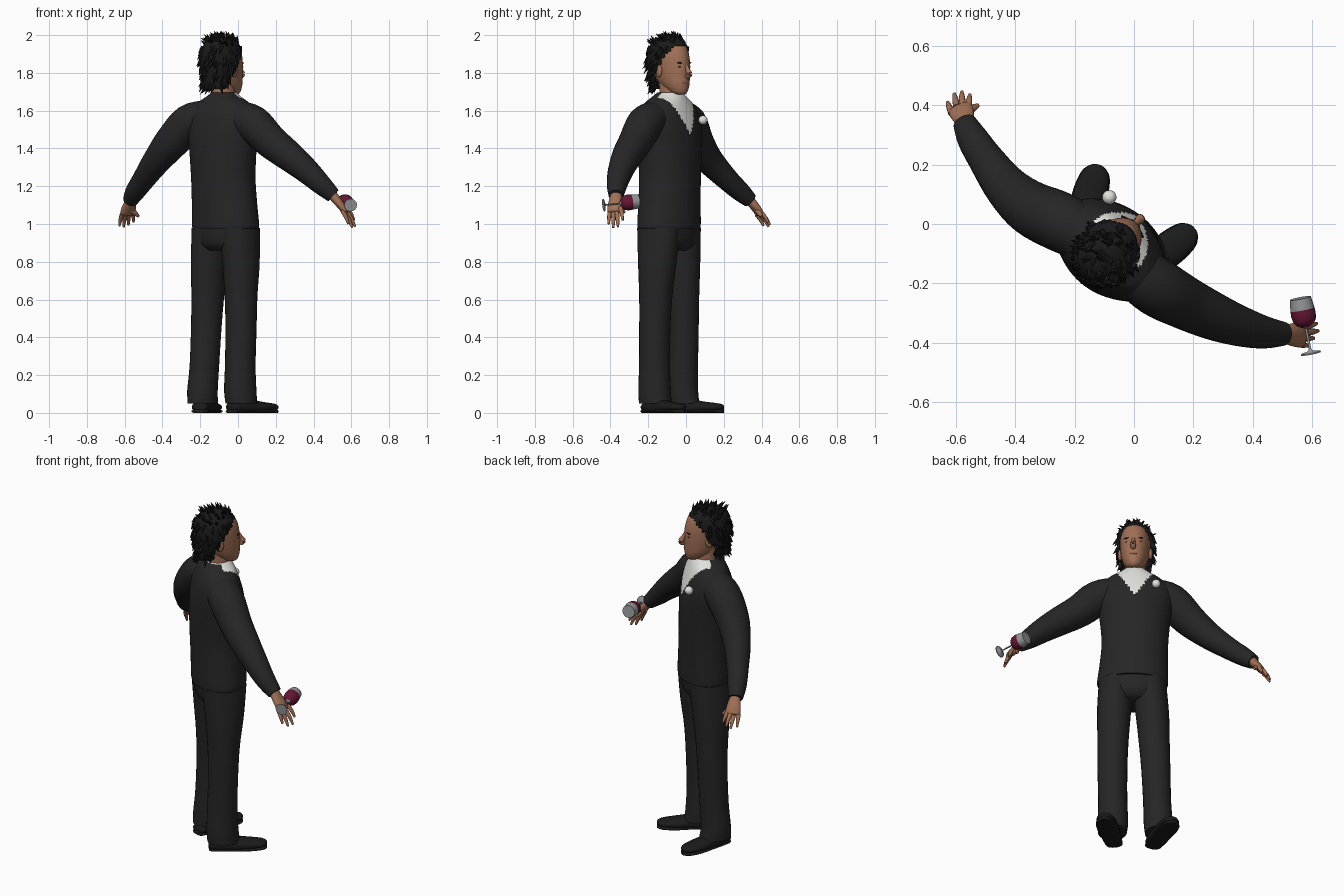
import bpy, bmesh, math, random
from mathutils import Vector, Matrix

cube = bpy.data.objects.get("Cube")
if cube:
    bpy.data.objects.remove(cube)
random.seed(4)


def material(name, r, g, b):
    m = bpy.data.materials.new(name)
    m.use_nodes = True
    m.diffuse_color = (r, g, b, 1)
    bsdf = m.node_tree.nodes["Principled BSDF"]
    bsdf.inputs["Base Color"].default_value = (r, g, b, 1)
    bsdf.inputs["Roughness"].default_value = 0.8
    return m


CLOTH = material("charcoal cloth", 0.019, 0.019, 0.019)
SHOE = material("black leather", 0.011, 0.011, 0.011)
HAIR = material("black hair", 0.010, 0.010, 0.010)
SKIN = material("tan skin", 0.36, 0.165, 0.095)
LIPS = material("lip brown", 0.25, 0.09, 0.06)
WHITE = material("white cloth", 0.75, 0.75, 0.72)
GLASS = material("grey glass", 0.30, 0.31, 0.32)
WINE = material("red wine", 0.13, 0.008, 0.035)

BODY_YAW, HEAD_YAW = -0.68, -0.78
UP = Vector((0, 0, 1))


def smooth(stations, n):
    """Catmull-Rom interpolation of station tuples."""
    out = []
    last = len(stations) - 1
    for i in range(last):
        p = [stations[min(max(i + k, 0), last)] for k in (-1, 0, 1, 2)]
        for s in range(n):
            t = s / n
            out.append([b + t / 2 * (c - a + t * (2 * a - 5 * b + 4 * c - d + t * (3 * (b - c) + d - a)))
                        for a, b, c, d in zip(*p)])
    return out + [list(stations[-1])]


def finish(name, bm, mats, rule=None):
    bmesh.ops.recalc_face_normals(bm, faces=bm.faces)
    for f in bm.faces:
        f.smooth = True
        if rule:
            f.material_index = rule(f.calc_center_median())
    mesh = bpy.data.meshes.new(name)
    bm.to_mesh(mesh)
    bm.free()
    for m in mats:
        mesh.materials.append(m)
    mesh.set_sharp_from_angle(angle=math.radians(50))
    ob = bpy.data.objects.new(name, mesh)
    bpy.context.collection.objects.link(ob)
    return ob


def loft(stations, n=4, seg=24, yaw=None, floor=None):
    """Skin ellipses (x, y, z, a, b): level ones at a yaw, else square to the path."""
    st = smooth([s if len(s) == 5 else (*s, s[3]) for s in stations], n)
    bm, rings = bmesh.new(), []
    for i, (x, y, z, a, b) in enumerate(st):
        if yaw is None:
            t = Vector(st[min(i + 1, len(st) - 1)][:3]) - Vector(st[max(i - 1, 0)][:3])
            u = t.cross(UP).normalized()
            v = u.cross(t).normalized()
        else:
            u = Vector((math.cos(yaw), math.sin(yaw), 0))
            v = UP.cross(u)
        ring = []
        for k in range(seg):
            w = math.tau * k / seg
            p = Vector((x, y, z)) + u * a * math.cos(w) + v * b * math.sin(w)
            if floor is not None:
                p.z = max(p.z, floor)
            ring.append(bm.verts.new(p))
        rings.append(ring)
    for r, q in zip(rings, rings[1:]):
        for k in range(seg):
            j = (k + 1) % seg
            bm.faces.new((r[k], r[j], q[j], q[k]))
    bm.faces.new(rings[0])
    bm.faces.new(rings[-1])
    return bm


def ball(name, mat, center, size, yaw=0):
    bm = bmesh.new()
    bmesh.ops.create_uvsphere(bm, u_segments=20, v_segments=12, radius=1)
    bm.transform(Matrix.LocRotScale(Vector(center), Matrix.Rotation(yaw, 3, 'Z'), Vector(size)))
    return finish(name, bm, [mat])


# Jacket, with a white shirt front inside the V neck
to_body = Matrix.Rotation(-BODY_YAW, 3, 'Z')


def shirt_front(c):
    p = to_body @ (c - Vector((-0.075, -0.085, 0)))
    return int(p.y > 0 and c.z > 1.47 and abs(p.x) < 0.1 * (c.z - 1.47) / 0.18)


torso = [(-.065, -.09, .975, .19, .145), (-.066, -.09, 1.0, .195, .148), (-.072, -.087, 1.12, .187, .148),
         (-.078, -.085, 1.25, .183, .15), (-.08, -.086, 1.4, .195, .15), (-.08, -.088, 1.5, .212, .142),
         (-.08, -.092, 1.58, .205, .125), (-.078, -.092, 1.64, .155, .104), (-.076, -.088, 1.675, .095, .085),
         (-.074, -.085, 1.695, .068, .068)]
finish("jacket", loft(torso, 8, 96, BODY_YAW), [CLOTH, WHITE], shirt_front)
ball("white_boutonniere", WHITE, (-.083, .09, 1.55), (.024, .024, .024))

# Sleeves
finish("left_sleeve", loft([(-.01, -.15, 1.565, .09), (.08, -.215, 1.53, .098), (.17, -.265, 1.44, .09),
                            (.27, -.312, 1.36, .08), (.36, -.345, 1.285, .068), (.44, -.365, 1.21, .055),
                            (.505, -.37, 1.15, .04)]), [CLOTH])
finish("right_sleeve", loft([(-.16, -.04, 1.565, .09), (-.255, .01, 1.535, .1), (-.35, .055, 1.435, .092),
                             (-.43, .125, 1.335, .075), (-.5, .22, 1.235, .06), (-.545, .29, 1.17, .052),
                             (-.57, .34, 1.125, .04)]), [CLOTH])


# Hands: a palm and five curved fingers each
def hand(side, wrist, palm, knuckle, tips, thumb):
    w, p, q = Vector(wrist), Vector(palm), Vector(knuckle)
    finish(side + "_palm", loft([(*w, .028, .026), (*p, .04, .022), (*q, .04, .017), (*q.lerp(p, -.2), .03, .008)]), [SKIN])
    mid = sum((Vector(t) for t in tips), Vector()) / len(tips)
    for i, t in enumerate(tips):
        t = Vector(t)
        root = q + (t - mid) * 0.75
        bend = root.lerp(t, .55) + Vector((0, 0, .006))
        finish(f"{side}_finger_{i + 1}", loft([(*root, .012), (*bend, .0105), (*t, .006)], 3, 10), [SKIN])
    t = Vector(thumb)
    finish(side + "_thumb", loft([(*p, .018), (*p.lerp(t, .6), .014), (*t, .007)], 3, 10), [SKIN])


hand("left", (.495, -.37, 1.16), (.54, -.373, 1.105), (.568, -.375, 1.07),
     [(.615, -.335, 1.02), (.62, -.36, .985), (.605, -.385, .98), (.585, -.41, 1.0)], (.56, -.325, 1.06))
hand("right", (-.565, .335, 1.13), (-.578, .37, 1.085), (-.587, .39, 1.055),
     [(-.628, .41, .99), (-.605, .438, .985), (-.58, .445, .995), (-.553, .435, 1.01)], (-.525, .4, 1.04))

# Wine glass held on its side: (distance along axis, radius)
foot, rim = Vector((.596, -.437, 1.1)), Vector((.56, -.25, 1.12))
profile = [(0, .034), (.02, .033), (.05, .008), (.09, .004), (.45, .004), (.48, .012), (.53, .03), (.6, .039),
           (.7, .042), (.8, .041), (.88, .039), (1, .036), (1, .033), (.9, .035)]
axis = (rim - foot).normalized()
length = (rim - foot).length


def wine_part(c):
    d = (c - foot).dot(axis) / length
    return int(.49 < d < .83 or (.88 < d < .92 and (c - foot).cross(axis).length < .02))


bm = loft([(*foot.lerp(rim, d), r) for d, r in profile], 1, 28)
finish("wine_glass", bm, [GLASS, WINE], wine_part)

# Trousers
finish("trouser_seat", loft([(-.067, -.09, .86, .13, .09), (-.067, -.09, .9, .175, .125),
                             (-.066, -.09, 1.0, .185, .138)], 4, 32, BODY_YAW), [CLOTH])
finish("left_leg", loft([(.008, -.145, .98, .095, .125), (.016, -.152, .8, .093, .108), (.016, -.16, .62, .085, .09),
                         (.016, -.165, .45, .082, .083), (.012, -.167, .25, .08, .083), (.012, -.166, .12, .084, .088),
                         (.018, -.163, .05, .08, .09)], 4, 28, BODY_YAW), [CLOTH])
finish("right_leg", loft([(-.138, -.035, .98, .095, .125), (-.152, -.025, .8, .092, .106), (-.16, -.018, .62, .085, .09),
                          (-.168, -.014, .45, .08, .082), (-.178, -.015, .25, .077, .08), (-.188, -.017, .12, .08, .082),
                          (-.186, -.012, .05, .075, .088)], 4, 28, BODY_YAW), [CLOTH])

# Shoes: lofted heel to toe and flattened on the ground
for side, heel, toe in (("left", (-.045, -.215), (.205, -.015)), ("right", (-.208, -.1), (-.118, .2))):
    h, t = Vector((*heel, 0)), Vector((*toe, 0))
    shape = [(0, .02, .02), (.04, .042, .045), (.25, .05, .075), (.45, .052, .068), (.68, .056, .048),
             (.88, .047, .036), (.97, .027, .026), (1, .008, .012)]
    for part, grow, low in (("shoe", 1, .0), ("sole", 1.06, 0)):
        stations = []
        for d, a, b in shape:
            c = h.lerp(t, d)
            tall = b * .6 if part == "shoe" else .012
            stations.append((c.x, c.y, .03 if part == "shoe" else .008, a * grow, tall))
        finish(f"{side}_{part}", loft(stations, 4, 20, floor=low), [SHOE])

# Head and neck, shaped in a frame that faces +y then turned
HEAD = Matrix.Translation((-.08, -.085, 0)) @ Matrix.Rotation(HEAD_YAW, 4, 'Z')


def head_loft(stations, n=5, seg=40):
    return loft([(0, y, z, a, b) for y, z, a, b in stations], n, seg, 0)


def at(x, y, z):
    return HEAD @ Vector((x, y, z))


bm = head_loft([(.075, 1.685, .022, .03), (.062, 1.7, .042, .055), (.04, 1.735, .062, .085), (.018, 1.78, .074, .108),
                (.006, 1.83, .081, .119), (-.002, 1.89, .084, .12), (-.01, 1.945, .073, .105), (-.01, 1.985, .035, .05)])
bm.transform(HEAD)
finish("head", bm, [SKIN])
finish("neck", loft([(-.072, -.078, 1.64, .066, .07), (-.076, -.08, 1.69, .058, .064), (-.078, -.083, 1.76, .056, .066)],
                    4, 24, HEAD_YAW), [SKIN])
finish("nose", loft([(*at(0, .117, 1.845), .009), (*at(0, .133, 1.815), .012), (*at(0, .143, 1.793), .017),
                     (*at(0, .126, 1.778), .012)], 4, 14), [SKIN])
ball("lips", LIPS, at(0, .117, 1.748), (.024, .011, .008), HEAD_YAW)
ball("chin", SKIN, at(0, .095, 1.708), (.026, .024, .02), HEAD_YAW)
for side, s in (("left", 1), ("right", -1)):
    ball(side + "_ear", SKIN, at(s * .084, .0, 1.81), (.012, .022, .033), HEAD_YAW)
    ball(side + "_eye", LIPS, at(s * .033, .108, 1.832), (.013, .006, .005), HEAD_YAW)
    ball(side + "_brow", HAIR, at(s * .034, .11, 1.853), (.02, .006, .004), HEAD_YAW - s * .25)

# Hair: a cap cut away around the face, with loose tufts
bm = head_loft([(-.065, 1.715, .062, .05), (-.035, 1.755, .085, .085), (-.018, 1.82, .098, .112),
                (-.012, 1.88, .102, .122), (-.01, 1.935, .092, .113), (-.01, 1.975, .062, .08), (-.005, 1.993, .02, .025)])


def bare(c):
    if c.z < 1.8:
        return c.y > -.035
    return c.z < 1.94 and c.y > .0 + max(0, c.z - 1.83) * .75


bmesh.ops.delete(bm, geom=[f for f in bm.faces if bare(f.calc_center_median())], context='FACES')
bm.normal_update()
roots = [(f.calc_center_median(), f.normal.copy()) for f in bm.faces if f.calc_area() < .01]
bm.transform(HEAD)
cap = finish("hair", bm, [HAIR])
shell = cap.modifiers.new("thickness", 'SOLIDIFY')
shell.thickness = 0.012

bm = bmesh.new()
for c, n in random.sample(roots, 170):
    if c.y > .06 and c.z < 1.96:
        continue
    d = (n * .45 + Vector((random.uniform(-.5, .5), -.25, -1 if c.z < 1.94 else .1))).normalized()
    size = random.uniform(.03, .05)
    m = Matrix.Translation(c + d * size * .3) @ d.to_track_quat('Z', 'Y').to_matrix().to_4x4()
    bmesh.ops.create_cone(bm, segments=5, radius1=.012, radius2=.001, depth=size, cap_ends=True, matrix=m)
bm.transform(HEAD)
finish("hair_tufts", bm, [HAIR])
